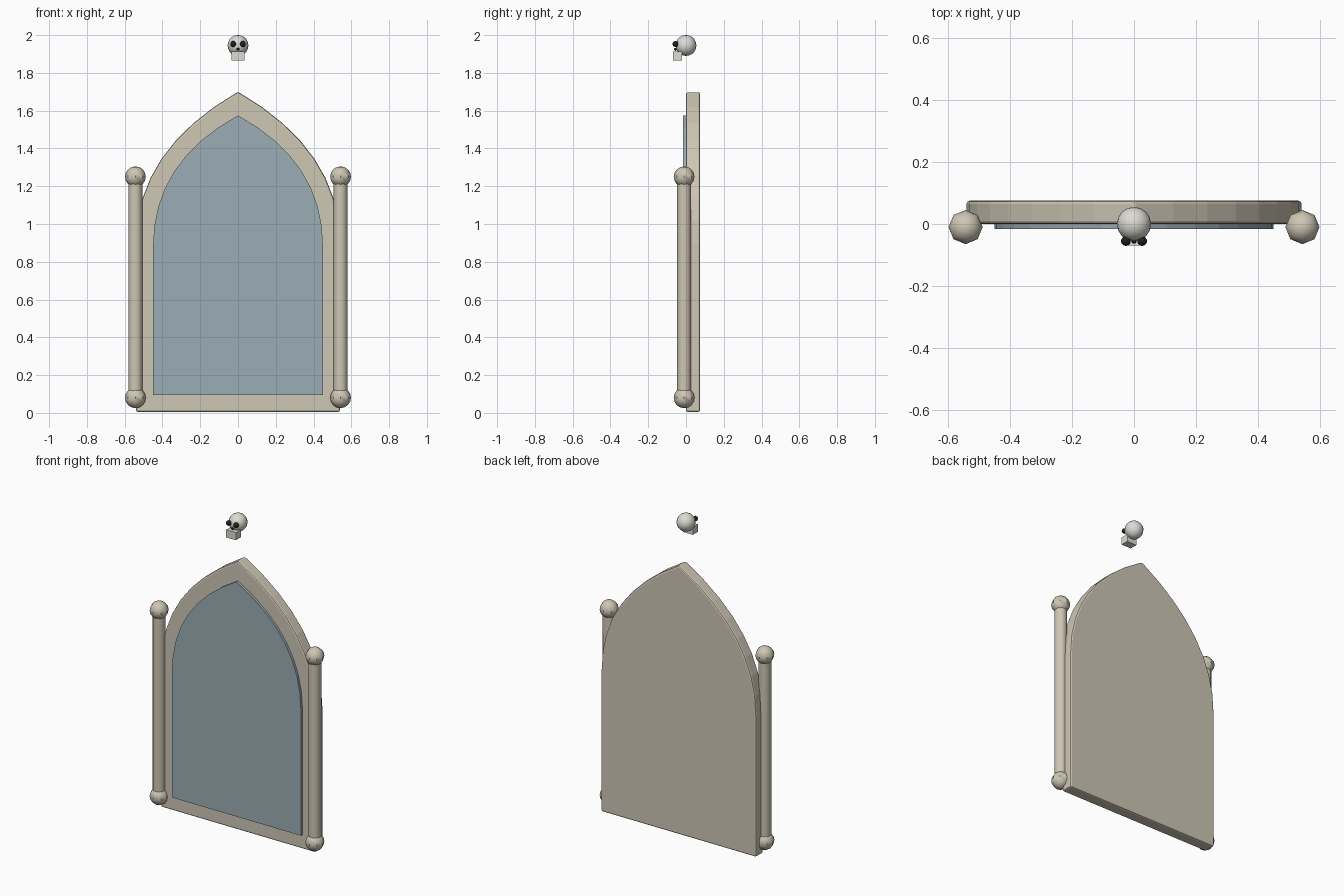
import bpy, bmesh
from math import radians

if "Cube" in bpy.data.objects:
    bpy.data.objects.remove(bpy.data.objects["Cube"])


def material(name, color):
    m = bpy.data.materials.new(name)
    m.diffuse_color = (*color, 1)
    m.use_nodes = True
    m.node_tree.nodes["Principled BSDF"].inputs["Base Color"].default_value = m.diffuse_color
    return m


stone = material("stone", (0.62, 0.57, 0.46))
glass = material("glass", (0.33, 0.42, 0.46))
bone = material("bone", (0.72, 0.71, 0.66))
dark = material("dark", (0.015, 0.015, 0.015))


def finish(ob, name, mat, smooth=True):
    ob.name = name
    ob.data.materials.append(mat)
    if smooth:
        bpy.context.view_layer.objects.active = ob
        bpy.ops.object.shade_smooth_by_angle(angle=radians(40))
    return ob


def arch_slab(name, mat, w, z0, spring, shoulder, apex, y0, y1, bevel=0.0, n=8):
    """Pointed arch outline, mirrored about x = 0 and extruded along y."""
    half = []
    for i in range(n + 1):
        t = i / n
        half.append((w * (1 - t * t),
                     (1 - t) ** 2 * spring + 2 * t * (1 - t) * shoulder + t * t * apex))
    outline = [(w, z0)] + half + [(-x, z) for x, z in reversed(half[:-1])] + [(-w, z0)]
    bm = bmesh.new()
    face = bm.faces.new([bm.verts.new((x, y0, z)) for x, z in outline])
    ext = bmesh.ops.extrude_face_region(bm, geom=[face])
    for v in ext["geom"]:
        if isinstance(v, bmesh.types.BMVert):
            v.co.y = y1
    bmesh.ops.recalc_face_normals(bm, faces=bm.faces)
    me = bpy.data.meshes.new(name)
    bm.to_mesh(me)
    bm.free()
    ob = bpy.data.objects.new(name, me)
    bpy.context.collection.objects.link(ob)
    if bevel:
        b = ob.modifiers.new("bevel", "BEVEL")
        b.width, b.segments, b.limit_method = bevel, 2, "ANGLE"
        b.angle_limit = radians(30)
    ob.select_set(True)
    return finish(ob, name, mat, False)


def ball(name, mat, loc, r, seg=16, rings=10):
    bpy.ops.mesh.primitive_uv_sphere_add(segments=seg, ring_count=rings, radius=r, location=loc)
    return finish(bpy.context.object, name, mat)


# Frame and mirror pane
arch_slab("frame", stone, 0.54, 0.005, 0.9, 1.39, 1.7, 0.0, 0.075, 0.01)
arch_slab("mirror_pane", glass, 0.45, 0.095, 0.88, 1.33, 1.575, -0.016, 0.01)

# Side posts with ball ends
for side, s in (("left", -1), ("right", 1)):
    x, y = 0.543 * s, -0.01
    bpy.ops.mesh.primitive_cylinder_add(vertices=12, radius=0.037, depth=1.17,
                                        location=(x, y, 0.665))
    finish(bpy.context.object, f"post_{side}", stone)
    for end, z in (("bottom", 0.08), ("top", 1.25)):
        ball(f"post_ball_{end}_{side}", stone, (x, y, z), 0.055, 8, 8)

# Floating skull ornament
ball("cranium", bone, (0, 0, 1.945), 0.055)
bpy.ops.mesh.primitive_cube_add(size=1, location=(0, -0.045, 1.89))
jaw = bpy.context.object
jaw.scale = (0.068, 0.05, 0.048)
finish(jaw, "jaw", bone, False)
for side, s in (("left", -1), ("right", 1)):
    ball(f"eye_{side}", dark, (0.026 * s, -0.055, 1.953), 0.016, 10, 8)
ball("nose", dark, (0, -0.055, 1.925), 0.008, 8, 6)
